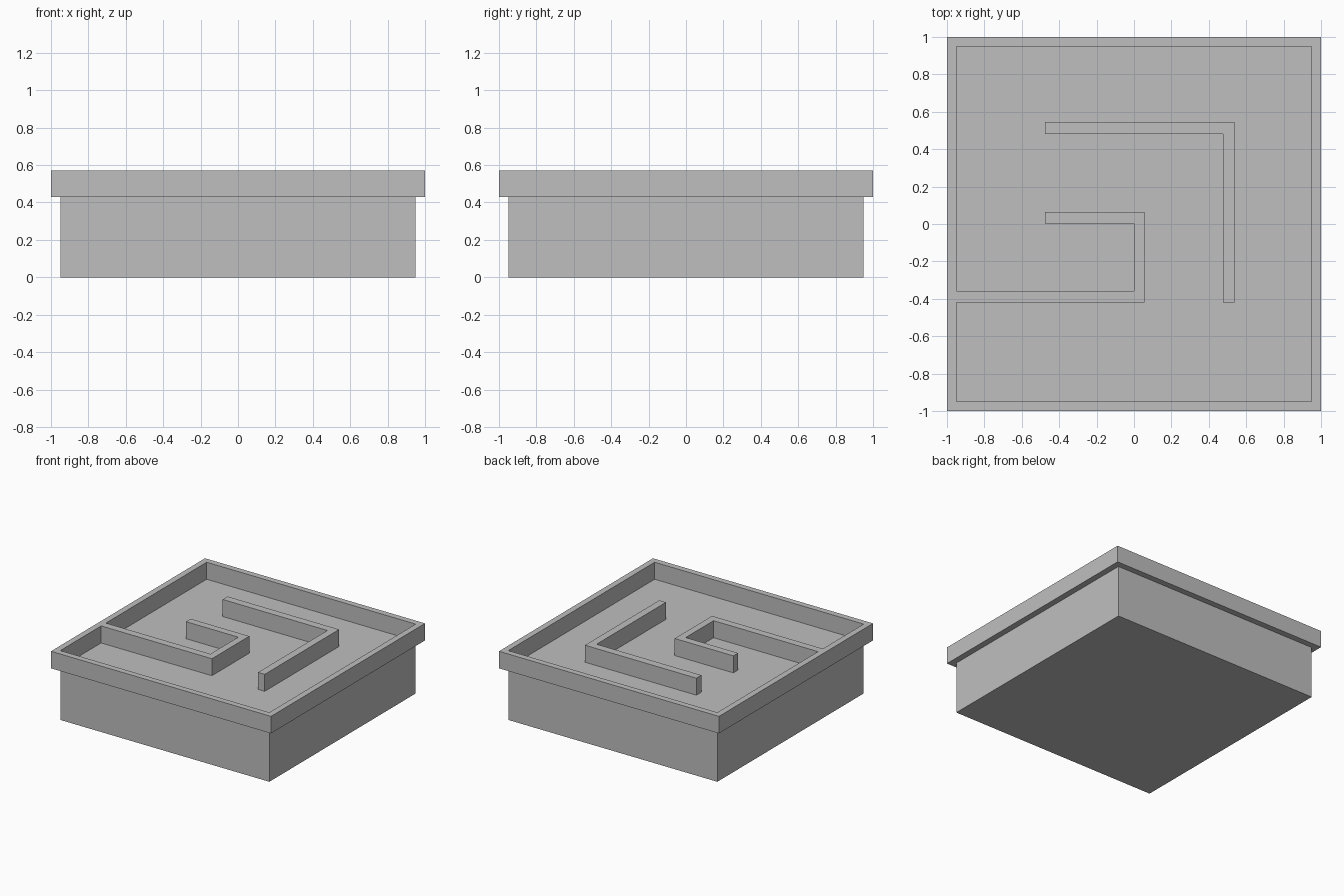
import bpy
import bmesh

if "Cube" in bpy.data.objects:
    bpy.data.objects.remove(bpy.data.objects["Cube"], do_unlink=True)

FLOOR, TOP = 0.43, 0.57    # tray floor and rim height
INNER, OUTER = 0.95, 1.0   # half widths of the base and the rim

grey = bpy.data.materials.new("plain grey")
grey.use_nodes = True
grey.diffuse_color = (0.52, 0.52, 0.52, 1)
grey.node_tree.nodes["Principled BSDF"].inputs["Base Color"].default_value = grey.diffuse_color


def finish(name, bm):
    bmesh.ops.recalc_face_normals(bm, faces=bm.faces)
    mesh = bpy.data.meshes.new(name)
    bm.to_mesh(mesh)
    bm.free()
    mesh.materials.append(grey)
    obj = bpy.data.objects.new(name, mesh)
    bpy.context.collection.objects.link(obj)
    return obj


def prism(name, outline, bottom, top):
    """Extrude a flat outline upwards into a solid."""
    bm = bmesh.new()
    face = bm.faces.new([bm.verts.new((x, y, bottom)) for x, y in outline])
    up = bmesh.ops.extrude_face_region(bm, geom=[face], use_keep_orig=True)
    for v in up["geom"]:
        if isinstance(v, bmesh.types.BMVert):
            v.co.z = top
    return finish(name, bm)


def square(r):
    return [(-r, -r), (r, -r), (r, r), (-r, r)]


# Base block, whose top is the tray floor
prism("base", square(INNER), 0, FLOOR)

# Raised rim that overhangs the base
bm = bmesh.new()
rings = [[bm.verts.new((x, y, z)) for x, y in square(r)]
         for r, z in ((OUTER, FLOOR), (OUTER, TOP), (INNER, TOP), (INNER, FLOOR))]
for a, b in zip(rings, rings[1:] + rings[:1]):
    for i in range(4):
        j = (i + 1) % 4
        bm.faces.new((a[i], a[j], b[j], b[i]))
finish("rim", bm)

# Hooked wall joined to the rim on one side
prism("hooked_wall", [(-INNER, -0.42), (0.057, -0.42), (0.057, 0.065), (-0.476, 0.065),
                      (-0.476, 0.004), (0, 0.004), (0, -0.358), (-INNER, -0.358)], FLOOR, TOP)

# Free-standing corner wall
prism("corner_wall", [(0.476, -0.42), (0.537, -0.42), (0.537, 0.545), (-0.476, 0.545),
                      (-0.476, 0.481), (0.476, 0.481)], FLOOR, TOP)
